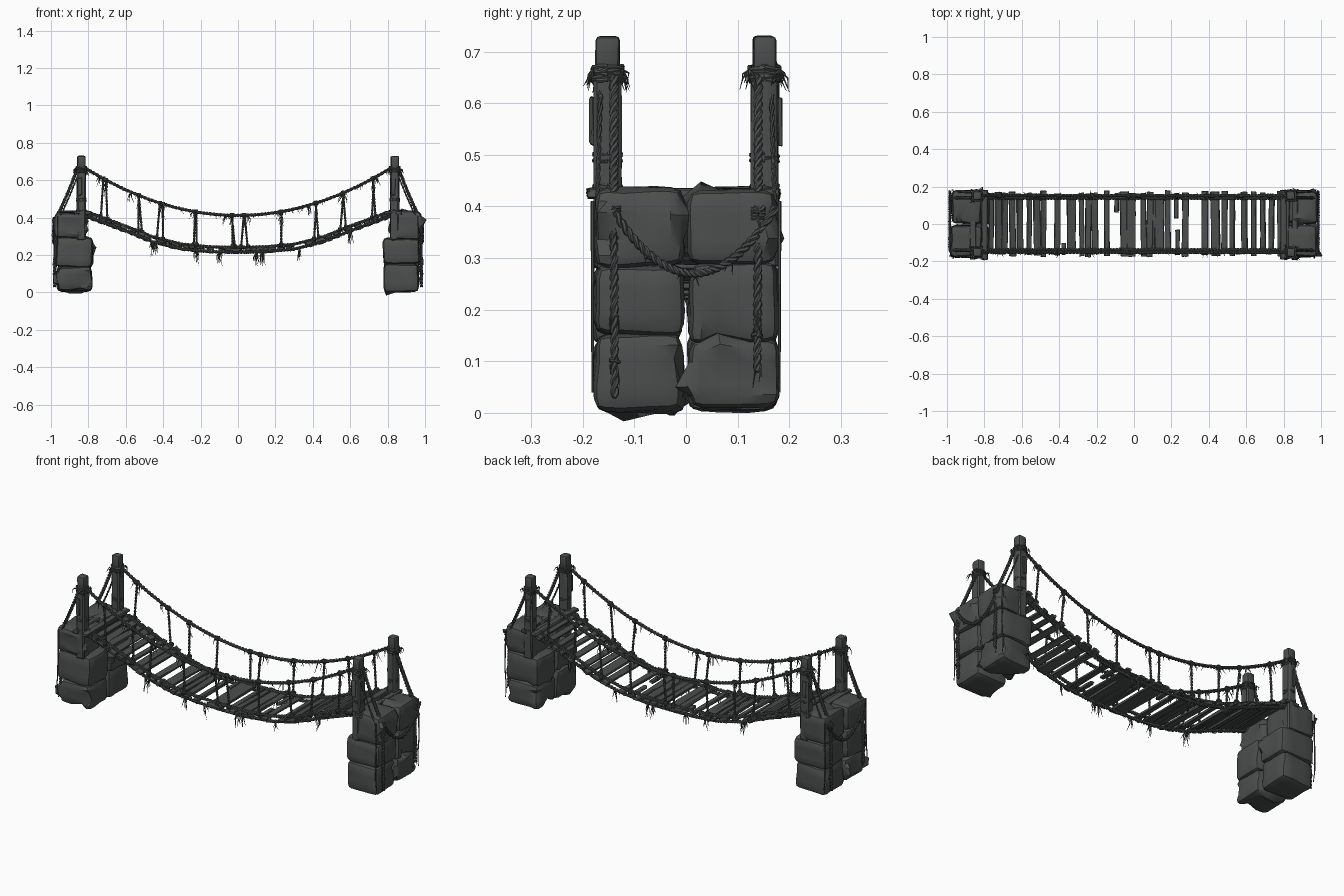
import bpy, bmesh, math, random
from mathutils import Vector, Matrix

random.seed(7)
cube = bpy.data.objects.get("Cube")
if cube:
    bpy.data.objects.remove(cube, do_unlink=True)

mat = bpy.data.materials.new("dark weathered grey")
mat.use_nodes = True
GREY = (0.072, 0.077, 0.076, 1)
mat.diffuse_color = GREY
bsdf = mat.node_tree.nodes["Principled BSDF"]
bsdf.inputs["Base Color"].default_value = GREY
bsdf.inputs["Roughness"].default_value = 0.9


def rnd(a):
    return random.uniform(-a, a)


def activate(ob):
    bpy.ops.object.select_all(action='DESELECT')
    ob.select_set(True)
    bpy.context.view_layer.objects.active = ob


def finish(name, bm, angle=35):
    me = bpy.data.meshes.new(name)
    bmesh.ops.recalc_face_normals(bm, faces=bm.faces)
    bm.to_mesh(me)
    bm.free()
    ob = bpy.data.objects.new(name, me)
    bpy.context.collection.objects.link(ob)
    me.materials.append(mat)
    activate(ob)
    bpy.ops.object.shade_smooth_by_angle(angle=math.radians(angle))
    return ob


def box(bm, lo, hi, bevel, cuts=0, jitter=0.0, segments=2):
    """Worn block between two corners, added to bm."""
    part = bmesh.new()
    bmesh.ops.create_cube(part, size=1)
    lo, hi = Vector(lo), Vector(hi)
    size = hi - lo
    for v in part.verts:
        v.co = (lo + hi) / 2 + Vector(a * b for a, b in zip(v.co, size))
        v.co += Vector((rnd(jitter), rnd(jitter), rnd(jitter)))
    if cuts:
        bmesh.ops.subdivide_edges(part, edges=part.edges[:], cuts=cuts, use_grid_fill=True)
        for v in part.verts:
            v.co += Vector((rnd(jitter), rnd(jitter), rnd(jitter))) * 0.7
    edges = [e for e in part.edges if e.calc_face_angle(0) > 0.7]
    bmesh.ops.bevel(part, geom=edges, offset=bevel, segments=segments,
                    affect='EDGES', profile=0.5, clamp_overlap=True)
    me = bpy.data.meshes.new("scratch")
    part.to_mesh(me)
    part.free()
    bm.from_mesh(me)
    bpy.data.meshes.remove(me)


def tubes(name, strands, res=1):
    """Strands are (points, start radius, end radius)."""
    cu = bpy.data.curves.new(name, 'CURVE')
    cu.dimensions = '3D'
    cu.bevel_depth = 1
    cu.bevel_resolution = res
    cu.use_fill_caps = True
    for pts, r0, r1 in strands:
        sp = cu.splines.new('POLY')
        sp.points.add(len(pts) - 1)
        for i, p in enumerate(pts):
            sp.points[i].co = (*p, 1)
            sp.points[i].radius = r0 + (r1 - r0) * i / (len(pts) - 1)
    ob = bpy.data.objects.new(name, cu)
    bpy.context.collection.objects.link(ob)
    cu.materials.append(mat)
    activate(ob)
    bpy.ops.object.convert(target='MESH')
    bpy.ops.object.shade_smooth_by_angle(angle=math.radians(50))
    return ob


def twist(path, r, turns, n=90):
    """Two strands wound round a path function of t in 0..1."""
    out = []
    for phase in (0, math.pi):
        pts = []
        for i in range(n + 1):
            t = i / n
            p = Vector(path(t))
            d = (Vector(path(min(t + .01, 1))) - Vector(path(max(t - .01, 0)))).normalized()
            u = d.cross(Vector((.3, 1, .2))).normalized()
            a = phase + t * turns * math.tau
            pts.append(p + (u * math.cos(a) + d.cross(u) * math.sin(a)) * r * .8)
        out.append((pts, r, r))
    return out


def line(a, b, bow=0.0):
    a, b = Vector(a), Vector(b)
    return lambda t: a.lerp(b, t) - Vector((0, 0, 4 * bow * t * (1 - t)))


def frays(p, count, length, spread, r=0.003):
    """Loose tapered fibres hanging from a point."""
    out = []
    for _ in range(count):
        p0 = Vector(p)
        end = p0 + Vector((rnd(spread), rnd(spread), -length * random.uniform(.4, 1)))
        mid = p0.lerp(end, .5) + Vector((rnd(.008), rnd(.008), .004))
        out.append(([p0, mid, end], r, .0005))
    return out


def loop(c, hx, hy, r, tilt=0.004):
    """Rope lashing round a rectangular section."""
    pts = []
    for i in range(13):
        a = math.tau * i / 12
        k = 1 / max(abs(math.cos(a)), abs(math.sin(a))) ** .6
        pts.append(Vector(c) + Vector((hx * k * math.cos(a), hy * k * math.sin(a), rnd(tilt))))
    return pts, r, r


SAG = [(0, .224), (.15, .227), (.3, .241), (.45, .278), (.6, .338), (.84, .426)]


def deck(x):
    x = abs(x)
    for (a, za), (b, zb) in zip(SAG, SAG[1:]):
        if x <= b:
            return za + (zb - za) * (x - a) / (b - a)
    return SAG[-1][1]


def rail(x):
    return .412 + .38 * x * x


# Stone piers: two columns of stacked boulders at each end
for side, s in (("right", -1), ("left", 1)):
    bm = bmesh.new()
    for y0, y1, levels in ((-.178, -.004, (.004, .15, .285, .432)),
                           (.007, .178, (.008, .135, .29, .425))):
        for i in range(3):
            x0, x1 = ((.782, .965), (.778, .975), (.815, .978))[i]
            ys = sorted((s * y0, s * y1))
            xs = sorted((s * x0, s * x1))
            box(bm, (xs[0], ys[0], levels[i]), (xs[1], ys[1], levels[i + 1] + .004),
                .024, cuts=2, jitter=.005)
    finish(side + "_stone_pier", bm, 30)

    # Timber posts with a narrower worn head and lashings
    for face, f in (("front", -1), ("back", 1)):
        c = Vector((s * .838, f * .152, 0))
        bm = bmesh.new()
        box(bm, c + Vector((-.024, -.026, .28)), c + Vector((.024, .026, .675)),
            .007, cuts=2, jitter=.002, segments=1)
        box(bm, c + Vector((-.022, -.023, .66)), c + Vector((.022, .023, .73)),
            .009, jitter=.002)
        box(bm, c + Vector((-.02, f * .029 - .004, .52)), c + Vector((.004, f * .029 + .004, .61)),
            .003, jitter=.004, segments=1)
        finish(f"{side}_{face}_post", bm)
        ties = [loop(c + Vector((0, 0, .645 + .006 * i)), .027, .029, .0045) for i in range(5)]
        ties += [loop(c + Vector((0, 0, z)), .025, .027, .003) for z in (.49, .5, .44)]
        for dx, dy in ((-1, -1), (1, -1), (-1, 1), (1, 1)):
            ties += frays(c + Vector((dx * .027, dy * .029, .664)), 4, .045, .02)
        tubes(f"{side}_{face}_post_lashing", ties)

        # Anchor rope over the pier and down its outer face
        top = (s * .862, f * .14, .655)
        hook = (s * .977, f * .14, .39)
        foot = (s * .981, f * .138, .03 if f * s < 0 else .08)
        st = twist(line(top, hook, .012), .0055, 9, 50) + twist(line(hook, foot), .005, 9, 50)
        st += twist(line((s * .85, f * .165, .645), (s * .95, f * .172, .41), .01), .003, 6, 30)
        st += [loop(Vector(hook) + Vector((0, 0, .005 * i - .01)), .009, .011, .004)
               for i in range(4)]
        st += [loop(Vector(foot) + Vector((0, 0, .07)), .007, .008, .004)]
        for z in (.38, .2, .1):
            st += frays((s * .981, f * .14, z), 4, .06, .012)
        # side tie along the outer corner of the pier
        st += [([Vector((s * .968 + rnd(.006), f * .181, z)) for z in (.41, .3, .2, .1, .04)],
                .004, .002)]
        tubes(f"{side}_{face}_anchor_rope", st)

    # Rope swag across the outer face
    swag = twist(line((s * .985, -.14, .39), (s * .985, .175, .4), .125), .005, 14, 80)
    for k in (.2, .4, .5, .7):
        swag += frays(line((s * .985, -.14, .39), (s * .985, .175, .4), .125)(k), 3, .025, .01, .002)
    tubes(side + "_swag_rope", swag)

# Deck planks, weathered and unevenly spaced
CENTRES = [-.8, -.765, -.725, -.69, -.65, -.61, -.56, -.52, -.485, -.41, -.335, -.28, -.245,
           -.21, -.145, -.05, -.015, .05, .085, .135, .18, .275, .38, .435, .485, .525,
           .59, .64, .69, .735, .78, .815]
WIDE = (-.335, -.05, -.015, .135, .435)
bm = bmesh.new()
ties = []


def plank(x, w, y0, y1, lift=0.0):
    first = len(bm.verts)
    box(bm, (-w / 2, y0, -.007), (w / 2, y1, .007), .002, cuts=2, jitter=.0018, segments=1)
    bm.verts.ensure_lookup_table()
    slope = math.atan2(deck(x + .02) - deck(x - .02), .04)
    m = (Matrix.Translation((x, 0, deck(x) + .006 + lift))
         @ Matrix.Rotation(-slope + rnd(.06), 4, 'Y')
         @ Matrix.Rotation(rnd(.018), 4, 'Z') @ Matrix.Rotation(rnd(.012), 4, 'X'))
    for v in bm.verts[first:]:
        v.co = m @ v.co


for x in CENTRES:
    w = .048 if x in WIDE else random.uniform(.027, .036)
    plank(x, w, -.165 + rnd(.012), .168 + rnd(.012))
    for f in (-1, 1):
        p = Vector((x + rnd(.008), f * .145, deck(x)))
        ring = [p + Vector((math.cos(a) * (w / 2 + .004), rnd(.006), math.sin(a) * .016))
                for a in (math.tau * i / 8 for i in range(9))]
        ties.append((ring, .0035, .0035))
# Broken and splintered boards
for x, y0, y1 in ((.06, -.16, .02), (.105, -.16, .15), (.225, .03, .165), (.235, -.165, -.03),
                  (-.095, .06, .165), (-.375, -.165, -.1)):
    plank(x, .022, y0, y1, -.004)
# Cross sills resting on the piers
for s in (-1, 1):
    for x in (.8, .86):
        box(bm, (s * x - .016, -.19, .418), (s * x + .016, .182, .435), .003,
            cuts=2, jitter=.002, segments=1)
finish("deck_planks", bm)
tubes("plank_lashings", ties, 0)

# Deck ropes and handrail ropes with hangers on both sides
HANGERS = (-.716, -.54, -.41, -.22, -.03, .03, .235, .41, .57, .72)
for face, f in (("front", -1), ("back", 1)):
    st = []
    for dz, dy in ((-.009, .145), (.017, .138)):
        st += twist(lambda t: ((t * 2 - 1) * .83, f * dy, deck((t * 2 - 1) * .83) + dz),
                    .0055, 50, 300)
    for x in (-.46, -.44, -.22, -.1, .1, .13, .33, .6):
        st += frays((x, f * .147, deck(x) - .005), 5, .085, .018, .004)
    for _ in range(35):
        x = random.uniform(-.78, .78)
        st += frays((x, f * .152, deck(x) + .012), 1, .035, .02, .0025)
    tubes(face + "_deck_rope", st)

    st = twist(lambda t: ((t * 2 - 1) * .825, f * .152, rail((t * 2 - 1) * .825)), .0055, 45, 270)
    for _ in range(30):
        x = random.uniform(-.8, .8)
        st += frays((x, f * .152, rail(x)), 1, .03, .02, .0025)
    for x in (-.74, -.7, -.57, -.4, -.24, -.06, .05, .22, .38, .56, .74):
        st += frays((x, f * .152, rail(x)), 3, .06, .03, .0035)
    tubes(face + "_handrail_rope", st)

    st = []
    for x in HANGERS:
        x += rnd(.01)
        low = x + rnd(.02)
        st += twist(line((x, f * .152, rail(x)), (low, f * .148, deck(low))), .0038, 6, 30)
        for px, pz in ((x, rail(x)), (low, deck(low) + .02)):
            st += [([Vector((px + d, f * .15 + math.cos(a) * .01, pz + math.sin(a) * .01))
                     for a in (math.tau * i / 6 for i in range(7))], .004, .004)
                   for d in (-.007, 0, .007)]
        st += frays((x, f * .152, rail(x) - .03), 2, .06, .015, .003)
    tubes(face + "_hanger_ropes", st)
